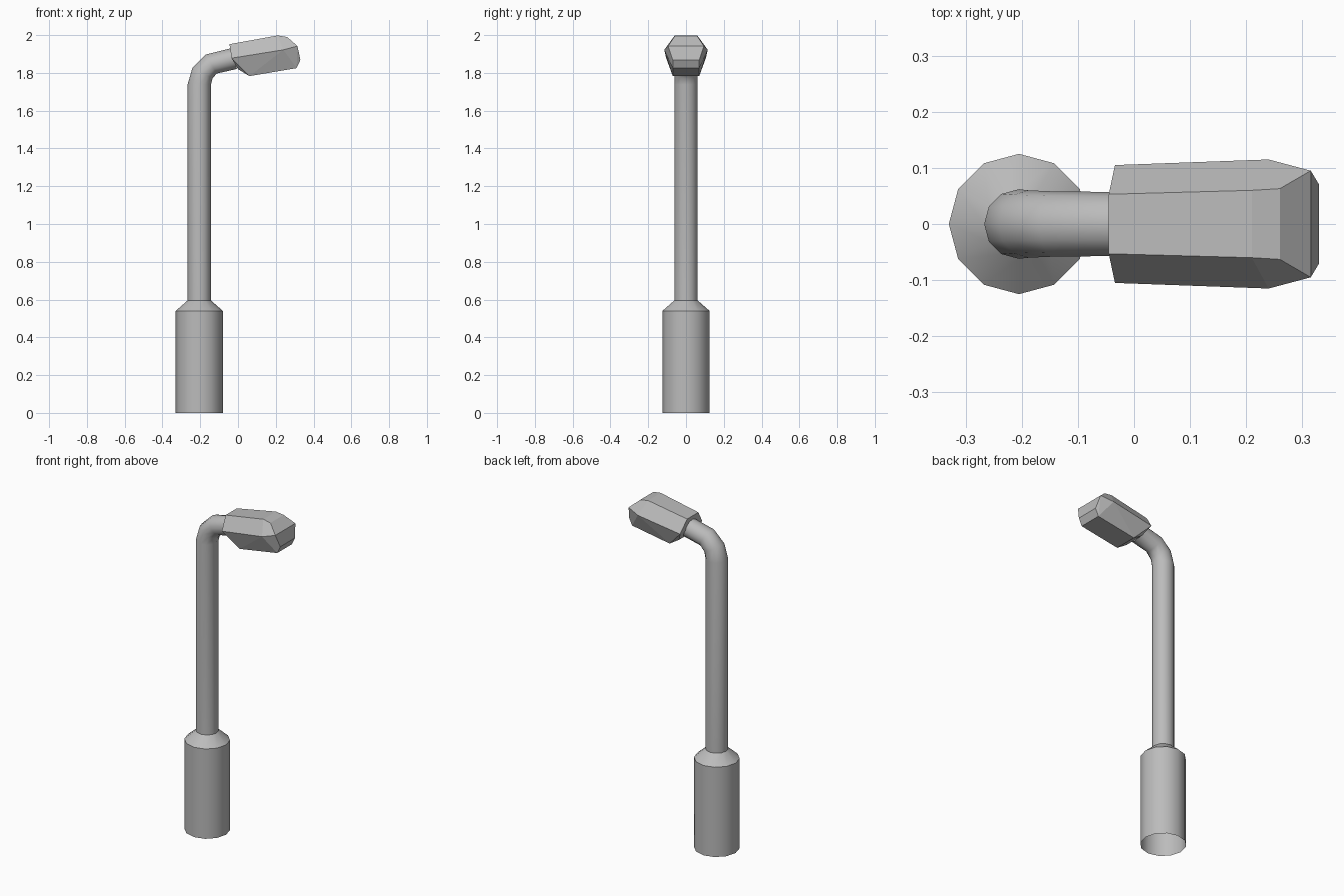
import bpy
import bmesh
from math import sin, cos, pi, radians

cube = bpy.data.objects.get("Cube")
if cube:
    bpy.data.objects.remove(cube, do_unlink=True)

SIDES = 12
AXIS_X = -0.205

metal = bpy.data.materials.new("grey metal")
metal.use_nodes = True
grey = (0.5, 0.5, 0.5, 1)
metal.diffuse_color = grey
metal.node_tree.nodes["Principled BSDF"].inputs["Base Color"].default_value = grey


def add_object(name, bm, smooth):
    bmesh.ops.recalc_face_normals(bm, faces=bm.faces[:])
    mesh = bpy.data.meshes.new(name)
    bm.to_mesh(mesh)
    bm.free()
    mesh.materials.append(metal)
    obj = bpy.data.objects.new(name, mesh)
    bpy.context.collection.objects.link(obj)
    if smooth:
        bpy.ops.object.select_all(action="DESELECT")
        obj.select_set(True)
        bpy.context.view_layer.objects.active = obj
        bpy.ops.object.shade_smooth_by_angle(angle=radians(40))
    return obj


def tube(name, stations):
    """Skin twelve-sided rings; each station is x, z, heading in degrees, radius."""
    bm = bmesh.new()
    rings = []
    for x, z, heading, radius in stations:
        a = radians(heading)
        ring = []
        for i in range(SIDES):
            t = 2 * pi * i / SIDES
            side = radius * cos(t)
            ring.append(bm.verts.new((x + side * sin(a), radius * sin(t), z - side * cos(a))))
        rings.append(ring)
    for low, high in zip(rings, rings[1:]):
        for i in range(SIDES):
            j = (i + 1) % SIDES
            bm.faces.new((low[i], low[j], high[j], high[i]))
    return add_object(name, bm, True)


# Wide lower housing with a sloped shoulder, open underneath
tube("base", [(AXIS_X, 0, 90, 0.125), (AXIS_X, 0.54, 90, 0.125), (AXIS_X, 0.595, 90, 0.062)])

# Straight pole bending over into the arm
tube("pole", [
    (AXIS_X, 0.595, 90, 0.062),
    (AXIS_X, 1.738, 90, 0.062),
    (-0.188, 1.80, 62, 0.06),
    (-0.141, 1.847, 30, 0.058),
    (-0.02, 1.876, 14, 0.057),
])

# Faceted lamp head, mirrored across y
half_head = [
    (-0.045, 0.053, 1.952), (0.21, 0.06, 1.998), (0.26, 0.063, 1.99),   # top
    (-0.034, 0.105, 1.878), (0.24, 0.115, 1.922), (0.315, 0.095, 1.942),  # widest crease
    (0.33, 0.07, 1.868), (0.31, 0.07, 1.825),                           # nose
    (0.06, 0.07, 1.783), (0.0, 0.065, 1.82),                            # underside
]
bm = bmesh.new()
for x, y, z in half_head:
    for s in (1, -1):
        bm.verts.new((x, s * y, z))
bmesh.ops.convex_hull(bm, input=bm.verts[:])
bmesh.ops.dissolve_limit(bm, angle_limit=radians(3), verts=bm.verts[:], edges=bm.edges[:])
add_object("lamp_head", bm, False)
